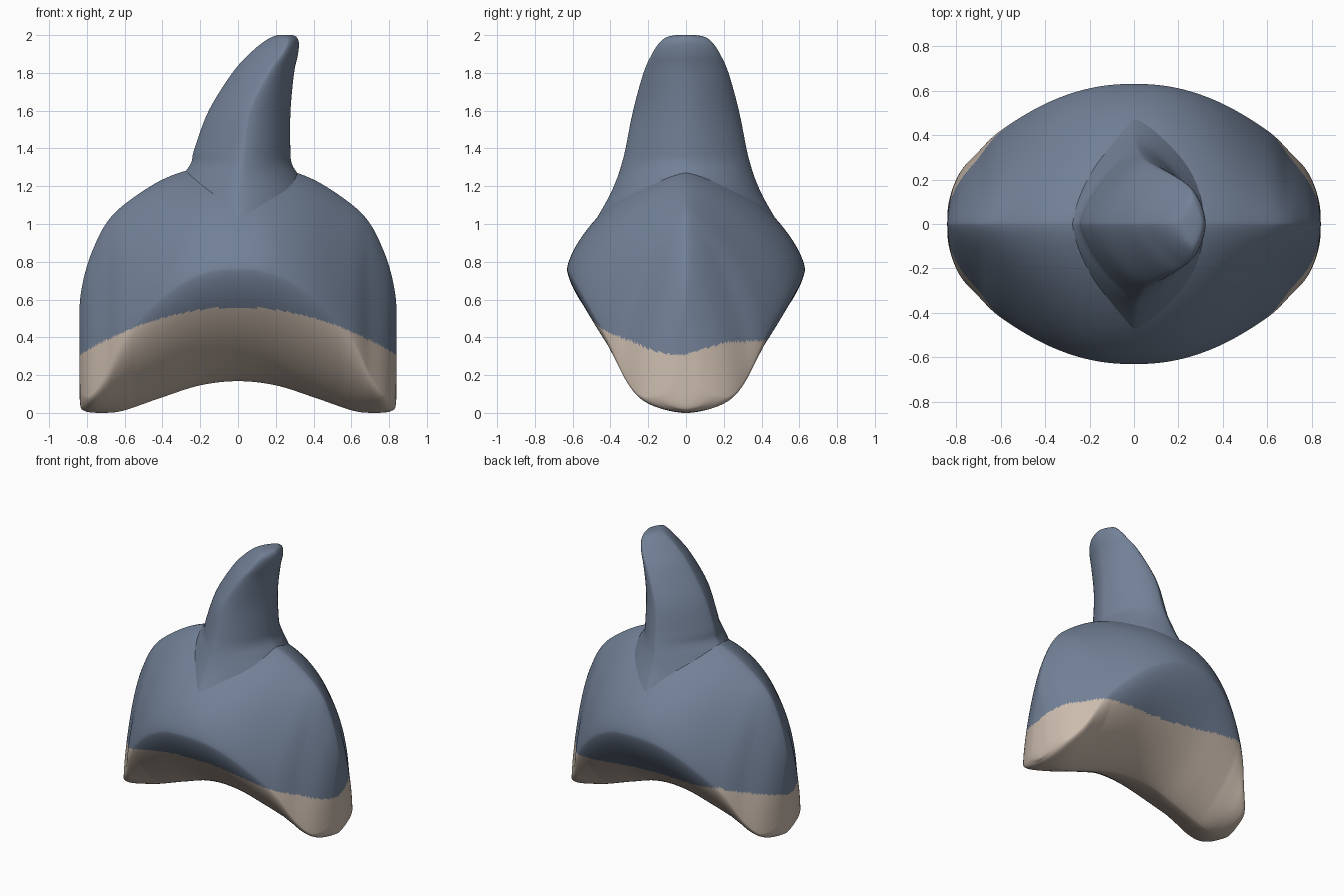
import bpy, bmesh, math

if "Cube" in bpy.data.objects:
    bpy.data.objects.remove(bpy.data.objects["Cube"])


def material(name, rgb):
    m = bpy.data.materials.new(name)
    m.diffuse_color = (*rgb, 1)
    m.use_nodes = True
    m.node_tree.nodes["Principled BSDF"].inputs["Base Color"].default_value = m.diffuse_color
    return m


BLUE = material("slate blue", (0.17, 0.22, 0.31))
BEIGE = material("warm beige", (0.60, 0.50, 0.42))


def smooth_rows(rows, steps):
    """Catmull-Rom interpolation between rows of profile values."""
    out = []
    n = len(rows)
    for i in range(n - 1):
        p = [rows[max(i - 1, 0)], rows[i], rows[i + 1], rows[min(i + 2, n - 1)]]
        for s in range(steps):
            t = s / steps
            out.append([0.5 * (2 * b + (c - a) * t + (2 * a - 5 * b + 4 * c - d) * t * t
                               + (3 * b - a - 3 * c + d) * t ** 3)
                        for a, b, c, d in zip(*p)])
    return out + [list(rows[-1])]


def power(v, e):
    return math.copysign(abs(v) ** e, v)


def loft(name, rings, mats, rule=None):
    """Skin closed rings, cap both ends, colour faces by rule."""
    bm = bmesh.new()
    vs = [[bm.verts.new(p) for p in ring] for ring in rings]
    n = len(vs[0])
    for a, b in zip(vs, vs[1:]):
        for j in range(n):
            k = (j + 1) % n
            bm.faces.new((a[j], a[k], b[k], b[j]))
    bm.faces.new(vs[0])
    bm.faces.new(vs[-1])
    bmesh.ops.remove_doubles(bm, verts=bm.verts, dist=0.0005)
    bmesh.ops.recalc_face_normals(bm, faces=bm.faces)
    if rule:
        for f in bm.faces:
            f.material_index = rule(f.calc_center_median())
    me = bpy.data.meshes.new(name)
    bm.to_mesh(me)
    bm.free()
    for m in mats:
        me.materials.append(m)
    ob = bpy.data.objects.new(name, me)
    bpy.context.collection.objects.link(ob)
    bpy.ops.object.select_all(action='DESELECT')
    ob.select_set(True)
    bpy.context.view_layer.objects.active = ob
    bpy.ops.object.shade_smooth_by_angle(angle=math.radians(35))
    return ob


# Arched body: x, half depth, top z, ridge z, bottom z
half = [(0, .63, 1.32, .76, .168), (.2, .61, 1.30, .73, .146), (.4, .54, 1.235, .61, .083),
        (.6, .42, 1.105, .40, .014), (.7, .325, 1.0, .20, .0), (.77, .25, .86, .10, .002),
        (.81, .175, .74, .09, .010), (.835, .085, .61, .13, .04), (.84, .0, .5, .3, .18)]
rows = [(-r[0], *r[1:]) for r in half[:0:-1]] + half


def body_ring(r, n=288):
    x, w, top, ridge, low = r
    foot = min(max((abs(x) - .55) / .2, 0), 1)   # 0 under the arch, 1 in the feet
    pts = []
    for j in range(n):
        a = 2 * math.pi * j / n
        s, c = math.sin(a), math.cos(a)
        e = 2 / 1.47 if s >= 0 else 2 / (1.45 + .25 * foot)
        h = (top - ridge) if s >= 0 else (ridge - low)
        pts.append((x, w * power(c, e), ridge + h * power(s, e)))
    return pts


def belly(c):
    # beige below a line that arches on the front and is lower on the back
    if c.y < 0:
        line = .56 - .36 * c.x ** 2
    else:
        line = .42 - .06 * c.x
    if abs(c.x) > .6:
        line = min(line, .31 + .3 * abs(c.y))
    return 1 if c.z < line else 0


loft("arched_body", [body_ring(r) for r in smooth_rows(rows, 14)], [BLUE, BEIGE], belly)

# Swept fin: z, left x, right x, widest x, half depth
fin = [(1.0, -.40, .42, .0, .49), (1.15, -.36, .38, .005, .405), (1.25, -.30, .325, .01, .362),
       (1.32, -.25, .285, .02, .34), (1.4, -.23, .277, .03, .32), (1.6, -.155, .278, .06, .28),
       (1.8, -.03, .297, .16, .225), (1.9, .06, .318, .23, .18), (1.96, .13, .322, .26, .14),
       (1.99, .18, .31, .26, .10), (2.0, .21, .29, .25, .05)]


def fin_ring(r, n=96):
    z, left, right, mid, w = r
    pts = []
    for j in range(n):
        a = 2 * math.pi * j / n
        s, c = math.sin(a), math.cos(a)
        e = 2 / 1.6 if c >= 0 else 2 / 1.35
        span = (right - mid) if c >= 0 else (mid - left)
        pts.append((mid + span * power(c, e), w * power(s, e), z))
    return pts


loft("swept_fin", [fin_ring(r) for r in smooth_rows(fin, 6)], [BLUE])
